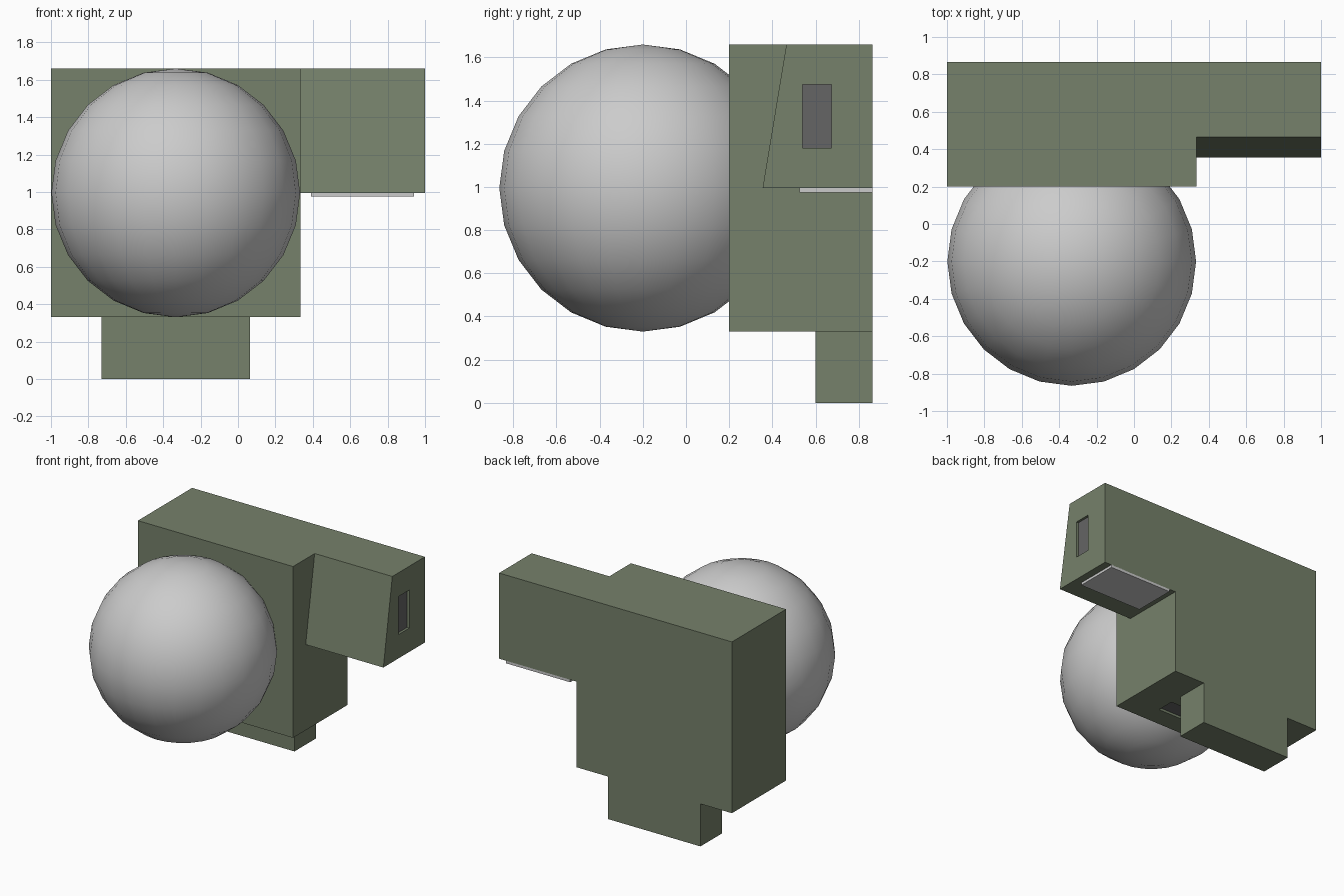
import bpy, bmesh, math

if "Cube" in bpy.data.objects:
    bpy.data.objects.remove(bpy.data.objects["Cube"])


def material(name, rgb):
    m = bpy.data.materials.new(name)
    m.diffuse_color = (*rgb, 1)
    m.use_nodes = True
    m.node_tree.nodes["Principled BSDF"].inputs["Base Color"].default_value = m.diffuse_color
    return m


green = material("olive_green", (0.18, 0.22, 0.145))
dark = material("dark_grey", (0.13, 0.13, 0.13))


def prism(name, x0, x1, profile, mat=None, helper=False):
    """Extrude a (y, z) profile along x."""
    bm = bmesh.new()
    face = bm.faces.new([bm.verts.new((x0, y, z)) for y, z in profile])
    ext = bmesh.ops.extrude_face_region(bm, geom=[face])
    verts = [v for v in ext["geom"] if isinstance(v, bmesh.types.BMVert)]
    bmesh.ops.translate(bm, verts=verts, vec=(x1 - x0, 0, 0))
    bmesh.ops.recalc_face_normals(bm, faces=bm.faces)
    me = bpy.data.meshes.new(name)
    bm.to_mesh(me)
    bm.free()
    ob = bpy.data.objects.new(name, me)
    bpy.context.collection.objects.link(ob)
    if mat:
        me.materials.append(mat)
    if helper:
        ob.hide_render = True
        ob.hide_set(True)
    return ob


def box(name, x, y, z, mat=None, helper=False):
    return prism(name, *x, [(y[0], z[0]), (y[1], z[0]), (y[1], z[1]), (y[0], z[1])], mat, helper)


def boolean(ob, other, operation):
    mod = ob.modifiers.new(operation.title(), 'BOOLEAN')
    mod.operation = operation
    mod.solver = 'EXACT'
    mod.object = other


BACK, TOP = 0.865, 1.66

# Housing: main block joined with the side wing and the foot
body = box("housing", (-1, 0.333), (0.2, BACK), (0.33, TOP), green)
wing = prism("wing_helper", 0.2, 1, [(0.355, 0.995), (BACK, 0.995), (BACK, TOP), (0.465, TOP)],
             green, helper=True)
foot = box("foot_helper", (-0.73, 0.065), (0.6, BACK), (0, 0.45), green, helper=True)
boolean(body, wing, 'UNION')
boolean(body, foot, 'UNION')
dissolve = body.modifiers.new("Merge flat faces", 'DECIMATE')
dissolve.decimate_type = 'DISSOLVE'
dissolve.angle_limit = math.radians(1)

# Recessed slots with dark panels: one in the wing's side, one under the block
slots = [
    ("side_slot", (0.98, 1.05), (0.54, 0.675), (1.18, 1.475), 0, (0.97, 0.981)),
    ("bottom_slot", (-0.73, 0.065), (0.36, 0.50), (0.28, 0.35), 2, (0.349, 0.36)),
]
for name, x, y, z, axis, span in slots:
    boolean(body, box(name + "_cutter", x, y, z, green, helper=True), 'DIFFERENCE')
    dims = [x, y, z]
    dims[axis] = span
    box(name + "_panel", *dims, dark)

# Thin plate under the wing, flush with the back
box("wing_plate", (0.39, 0.94), (0.525, BACK), (0.975, 1.0))

# Big ball in front of the main block
bpy.ops.mesh.primitive_uv_sphere_add(segments=24, ring_count=12, radius=0.665,
                                     location=(-0.333, -0.2, 0.995))
ball = bpy.context.object
ball.name = "ball"
bpy.ops.object.shade_smooth_by_angle(angle=math.radians(30))
